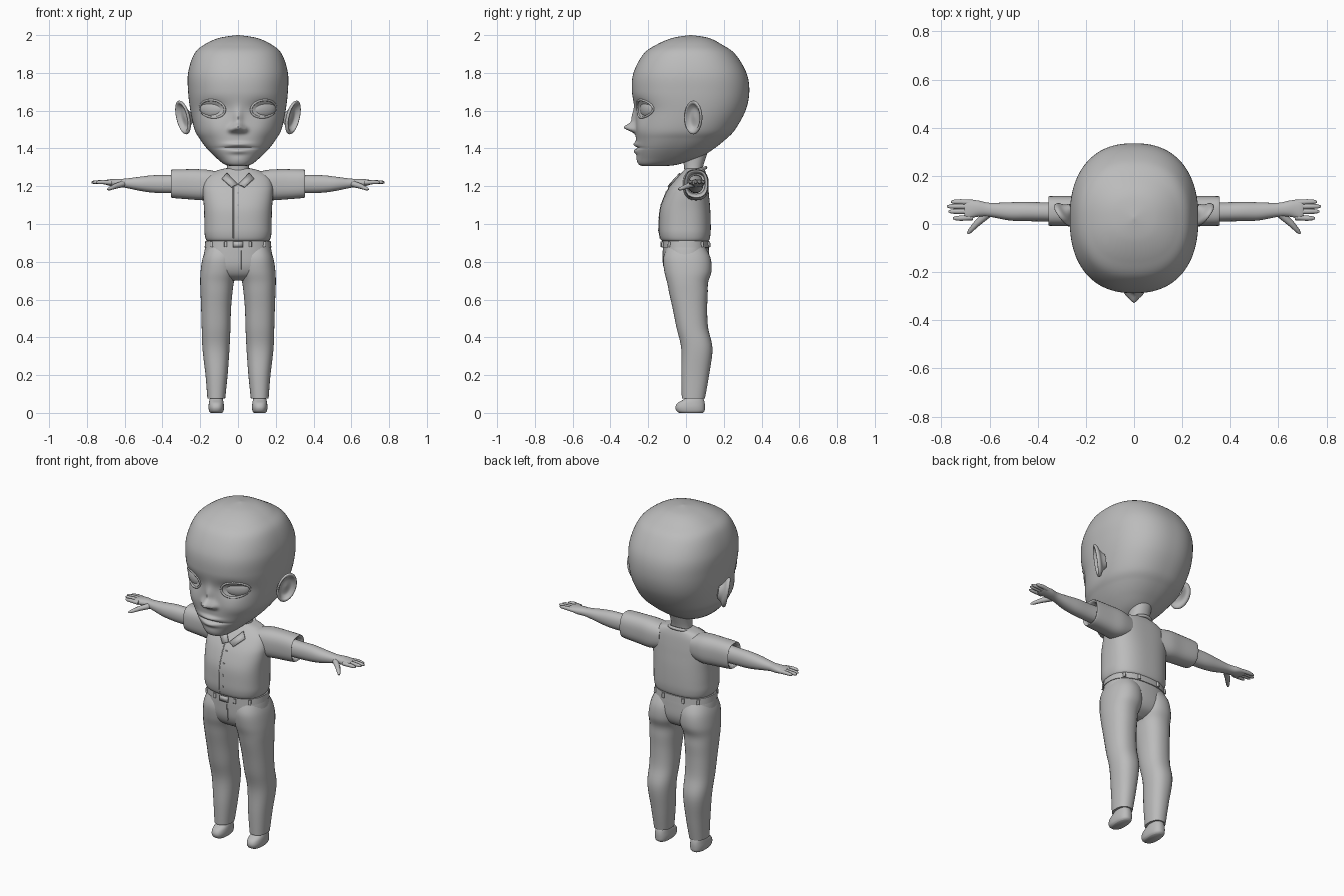
import bpy, bmesh, math
from mathutils import Matrix, Vector
from mathutils.bvhtree import BVHTree

if "Cube" in bpy.data.objects:
    bpy.data.objects.remove(bpy.data.objects["Cube"])

grey = bpy.data.materials.new("clay_grey")
grey.use_nodes = True
grey.diffuse_color = (.5, .5, .5, 1)
grey.node_tree.nodes["Principled BSDF"].inputs["Base Color"].default_value = (.5, .5, .5, 1)


def finish(ob, mirror=False, angle=50):
    """Colour, smooth and optionally mirror a part."""
    ob.data.materials.clear()
    ob.data.materials.append(grey)
    bpy.ops.object.select_all(action='DESELECT')
    ob.select_set(True)
    bpy.context.view_layer.objects.active = ob
    bpy.ops.object.shade_smooth_by_angle(angle=math.radians(angle))
    if mirror:
        ob.modifiers.new("Mirror", 'MIRROR').use_mirror_merge = False
    return ob


def add_mesh(name, bm, mirror=False):
    bmesh.ops.recalc_face_normals(bm, faces=bm.faces)
    me = bpy.data.meshes.new(name)
    bm.to_mesh(me)
    ob = bpy.data.objects.new(name, me)
    bpy.context.collection.objects.link(ob)
    return finish(ob, mirror)


def spline(rows, steps):
    """Smoothly interpolate rows of numbers."""
    out = []
    for i in range(len(rows) - 1):
        before, start, end, after = (rows[max(0, min(len(rows) - 1, i + k))] for k in (-1, 0, 1, 2))
        for step in range(steps):
            t = step / steps
            out.append([q + .5 * t * (r - p + t * (2*p - 5*q + 4*r - s + t * (3*(q - r) + s - p)))
                        for p, q, r, s in zip(before, start, end, after)])
    return out + [list(rows[-1])]


UPRIGHT = Matrix.Identity(4)
SIDEWAYS = Matrix(((0, 0, 1, 0), (1, 0, 0, 0), (0, 1, 0, 0), (0, 0, 0, 1)))


def loft(name, rows, n=32, p=2.2, steps=5, matrix=UPRIGHT, mirror=False, bumps=()):
    """Rounded sections (t, u0, u1, v0, v1) joined along t; returns a ray-cast tree."""
    bm = bmesh.new()
    rings = []
    for t, u0, u1, v0, v1 in spline(rows, steps):
        ring = []
        for k in range(n):
            c, s = math.cos(math.tau * k / n), math.sin(math.tau * k / n)
            r = (abs(c)**p + abs(s)**p) ** (-1 / p)
            ring.append(bm.verts.new(matrix @ Vector((
                (u0 + u1)/2 + r*c*(u1 - u0)/2, (v0 + v1)/2 + r*s*(v1 - v0)/2, t))))
        rings.append(ring)
    for a, b in zip(rings, rings[1:]):
        for k in range(n):
            bm.faces.new((a[k], a[(k+1) % n], b[(k+1) % n], b[k]))
    bm.faces.new(rings[0])
    bm.faces.new(rings[-1])
    for v in bm.verts:
        if v.co.y < 0:
            x, z = abs(v.co.x), v.co.z
            v.co.y -= sum(a * math.exp(-((x-cx)/sx)**2 - ((z-cz)/sz)**2) for cx, cz, sx, sz, a in bumps)
    tree = BVHTree.FromBMesh(bm)
    add_mesh(name, bm, mirror)
    return tree


def sym(rows):
    return [(z, -w, w, f, b) for z, w, f, b in rows]


def on_surface(tree, x, z, lift=0, side=-1):
    """Point on the front or back of a part; the ray is nudged off mesh edges."""
    hit = tree.ray_cast(Vector((x + .0007, side * 2, z + .0003)), Vector((0, -side, 0)))[0]
    return Vector((x, hit.y + side * lift, z))


def tube(name, points, radii, mirror=False, cyclic=False):
    cu = bpy.data.curves.new(name, 'CURVE')
    cu.dimensions, cu.bevel_depth, cu.bevel_resolution, cu.use_fill_caps = '3D', 1, 2, True
    sp = cu.splines.new('POLY')
    sp.points.add(len(points) - 1)
    sp.use_cyclic_u = cyclic
    for i, (pt, co) in enumerate(zip(sp.points, points)):
        pt.co = (*co, 1)
        pt.radius = radii[i] if isinstance(radii, list) else radii
    ob = bpy.data.objects.new(name, cu)
    bpy.context.collection.objects.link(ob)
    bpy.ops.object.select_all(action='DESELECT')
    ob.select_set(True)
    bpy.context.view_layer.objects.active = ob
    bpy.ops.object.convert(target='MESH')
    finish(bpy.context.view_layer.objects.active, mirror)


def plate(name, tree, outline, lift, thick, mirror=False):
    """Flat patch laid on the front of a part."""
    bm = bmesh.new()
    bm.faces.new([bm.verts.new(on_surface(tree, x, z, lift)) for x, z in outline])
    solid = add_mesh(name, bm, mirror).modifiers.new("Solidify", 'SOLIDIFY')
    solid.thickness, solid.offset = thick, 0


# Head with nose, sockets, lips and chin pushed out of a smooth skull
face = [(0, 1.51, .028, .022, .055), (0, 1.56, .022, .05, .022), (.034, 1.5, .016, .016, .022),
        (.13, 1.61, .065, .042, -.02), (0, 1.422, .06, .012, .014), (0, 1.385, .05, .014, .015),
        (0, 1.403, .085, .005, -.012), (0, 1.34, .05, .025, .006), (.13, 1.5, .06, .05, .008)]
head = loft("head", sym([
    (1.306, .03, -.22, -.12), (1.315, .07, -.247, -.04), (1.35, .115, -.257, .07), (1.4, .165, -.263, .15),
    (1.45, .202, -.265, .212), (1.5, .23, -.266, .26), (1.6, .252, -.268, .315), (1.7, .264, -.286, .335),
    (1.8, .264, -.278, .32), (1.9, .232, -.225, .26), (1.95, .178, -.155, .19), (1.985, .1, -.07, .12),
    (2, .004, .02, .03)]), n=128, p=2.35, steps=12, bumps=face)
loft("neck", sym([(1.2, .07, -.015, .095), (1.26, .064, -.01, .09), (1.3, .058, -.01, .09),
                  (1.36, .06, -.02, .108), (1.42, .07, -.03, .13)]))

# Eyes and lids
bm = bmesh.new()
spot = on_surface(head, .135, 1.61, -.018)
bmesh.ops.create_uvsphere(bm, u_segments=32, v_segments=20, radius=1, matrix=Matrix.Translation(spot)
                          @ Matrix.Rotation(math.radians(27), 4, 'Z') @ Matrix.Diagonal((.072, .03, .05, 1)))
add_mesh("eyeball", bm, True)
rim = []
for k in range(40):
    a = math.tau * k / 40
    rim.append(on_surface(head, .135 + .066*math.cos(a), 1.61 + .046*math.sin(a) + .006*math.cos(a), .001))
tube("eyelid", rim, .006, True, True)

# Ears, angled out from the sides of the head
ear_frame = Matrix(((.57, .2, .82, .283), (.82, 0, -.57, .045), (0, .98, 0, 1.565), (0, 0, 0, 1)))
ear = [(-.035, .4), (-.012, .65), (.0, .92), (.01, 1), (.018, .96), (.018, .84), (.008, .72), (-.002, .5), (0, .03)]
loft("ear", [(t, -.055*s, .055*s, -.092*s, .09*s) for t, s in ear], n=40, p=2, steps=4,
     matrix=ear_frame, mirror=True)

# Shirt
shirt = loft("shirt_body", sym([
    (.908, .15, -.11, .105), (.915, .168, -.132, .123), (.95, .177, -.142, .13), (1, .178, -.143, .131),
    (1.08, .18, -.137, .128), (1.15, .185, -.113, .122), (1.2, .185, -.085, .117), (1.25, .168, -.045, .11),
    (1.28, .12, -.015, .102), (1.294, .07, 0, .095)]), n=64, p=2.6)
loft("sleeve", [(.1, -.02, .11, 1.14, 1.275), (.17, -.016, .12, 1.126, 1.288), (.25, -.01, .117, 1.13, 1.29),
                (.345, -.008, .116, 1.138, 1.288), (.351, -.002, .11, 1.145, 1.282),
                (.345, .004, .104, 1.152, 1.275), (.32, .01, .1, 1.16, 1.265)],
     p=2.6, matrix=SIDEWAYS, mirror=True)
collar = []
for k in range(32):
    a = math.tau * k / 32
    collar.append((.066*math.sin(a), .042 - .062*math.cos(a), 1.278 - .02*math.cos(a)))
tube("collar_band", collar, .009, cyclic=True)
plate("collar_flap", shirt, [(.003, 1.21), (.035, 1.195), (.085, 1.24), (.058, 1.268)], .007, .008, True)
tube("placket_edge", [on_surface(shirt, -.025, .925 + .03*k, -.001) for k in range(10)], .0035)
for k in range(4):
    c = on_surface(shirt, 0, .97 + .065*k)
    tube("button", [c, c + Vector((0, -.004, 0))], .006)

# Arms, fingers and thumb
loft("arm", [(.25, .005, .095, 1.165, 1.265), (.36, .01, .09, 1.163, 1.26), (.45, .012, .092, 1.166, 1.258),
             (.52, .015, .09, 1.176, 1.25), (.6, .03, .088, 1.192, 1.24), (.65, .03, .098, 1.197, 1.239),
             (.69, .02, .1, 1.205, 1.235), (.705, .03, .095, 1.21, 1.231)],
     matrix=SIDEWAYS, mirror=True)
for name, y, tip in (("index", .024, .752), ("middle", .052, .77), ("ring", .073, .776), ("little", .092, .76)):
    tube(name + "_finger", [(.67, .9*y + .006, 1.219), (.72, y, 1.222), (tip - .012, y, 1.221),
                            (tip, y, 1.22)], [.012, .011, .009, .004], True)
tube("thumb", [(.61, .04, 1.212), (.65, .005, 1.2), (.682, -.03, 1.186), (.69, -.04, 1.183)],
     [.017, .014, .009, .004], True)

# Trousers
hips = loft("trouser_seat", sym([
    (.7, .05, -.05, .05), (.73, .15, -.095, .1), (.78, .185, -.118, .122), (.85, .179, -.122, .122),
    (.9, .168, -.121, .118), (.925, .163, -.118, .115)]), n=48, p=2.4)
loft("trouser_leg", [
    (.075, .068, .162, -.022, .1), (.2, .055, .172, -.025, .122), (.34, .045, .188, -.025, .14),
    (.45, .04, .192, -.05, .117), (.55, .037, .195, -.07, .112), (.63, .03, .198, -.088, .115),
    (.69, .022, .2, -.1, .117), (.75, .006, .198, -.115, .135), (.82, .005, .187, -.12, .13),
    (.88, .012, .165, -.1, .1)], p=2.3, mirror=True)

# Belt with buckle and loops
belt = loft("belt", sym([(.874, .17, -.12, .12), (.875, .177, -.127, .125), (.91, .173, -.126, .123),
                         (.911, .165, -.12, .118)]), n=48, p=2.4, steps=1)
plate("buckle", belt, [(-.026, .877), (.026, .877), (.026, .907), (-.026, .907)], .005, .009)
for x in (.065, .14):
    for side in (-1, 1):
        tube("belt_loop", [on_surface(belt, x, z, .002, side) for z in (.878, .892, .906)], .008, True)
tube("fly_seam", [on_surface(hips, .015, .76 + .02*k) for k in range(6)], .003)

# Shoes
loft("shoe", [(0, .084, .146, -.035, .088), (.01, .077, .153, -.05, .098), (.03, .074, .156, -.056, .1),
              (.052, .076, .154, -.045, .099), (.072, .08, .15, -.012, .094), (.09, .085, .145, 0, .085)],
     p=2.5, mirror=True)
